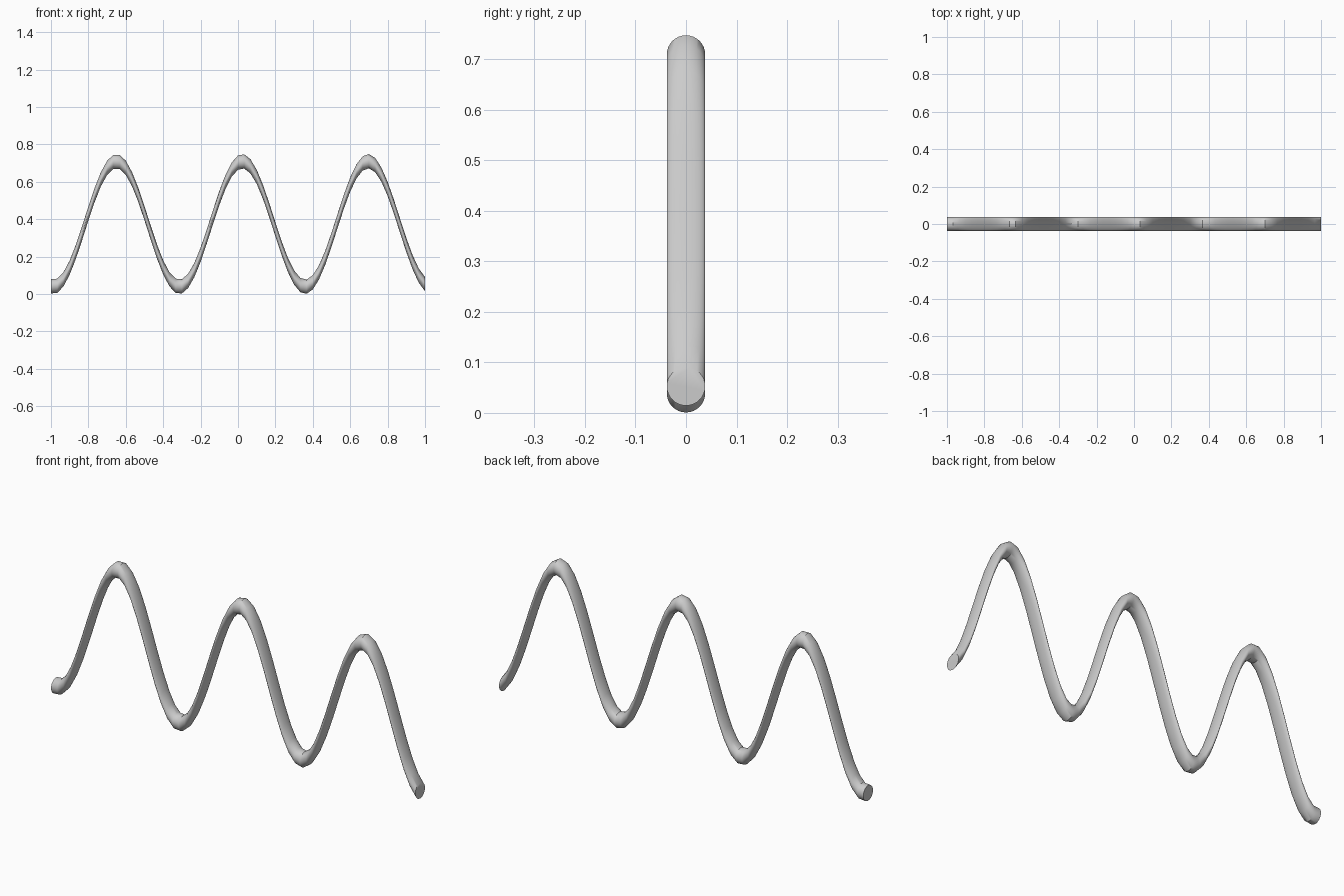
import bpy, bmesh, math

if "Cube" in bpy.data.objects:
    bpy.data.objects.remove(bpy.data.objects["Cube"])

RADIUS = 0.038
SEGMENTS, SIDES = 60, 32
PERIOD, TROUGH_X = 0.6725, -0.986
MID, AMP = 0.374, 0.336


def wave_z(x):
    return MID - AMP * math.cos(2 * math.pi * (x - TROUGH_X) / PERIOD)


bm = bmesh.new()

# Upright circular sections stepped along x, following the wave
rings = []
for i in range(SEGMENTS + 1):
    x = -1 + 2 * i / SEGMENTS
    ring = []
    for k in range(SIDES):
        a = 2 * math.pi * k / SIDES
        ring.append(bm.verts.new((x, RADIUS * math.cos(a),
                                  wave_z(x) + RADIUS * math.sin(a))))
    rings.append(ring)

# Tube wall
for r0, r1 in zip(rings, rings[1:]):
    for k in range(SIDES):
        n = (k + 1) % SIDES
        bm.faces.new((r0[k], r0[n], r1[n], r1[k]))

# Flat end caps
bm.faces.new(rings[0])
bm.faces.new(rings[-1])
bmesh.ops.recalc_face_normals(bm, faces=bm.faces)

mesh = bpy.data.meshes.new("wave_tube")
bm.to_mesh(mesh)
bm.free()
tube = bpy.data.objects.new("wave_tube", mesh)
bpy.context.collection.objects.link(tube)

# Smooth wall, crisp cap edges
bpy.context.view_layer.objects.active = tube
tube.select_set(True)
bpy.ops.object.shade_smooth_by_angle(angle=math.radians(40))
